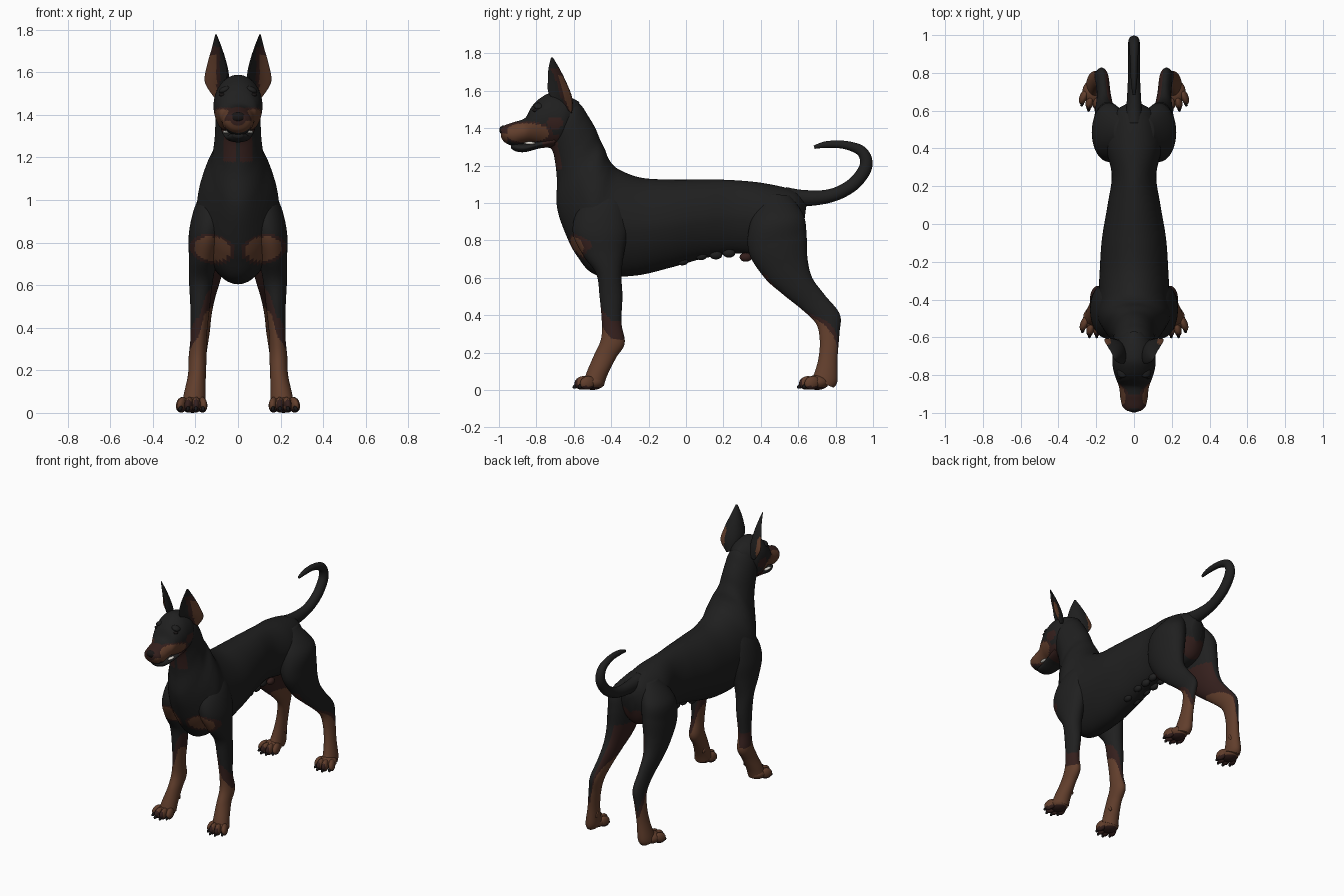
import bpy, bmesh, math
from mathutils import Vector, Matrix


def material(name, r, g, b):
    m = bpy.data.materials.new(name)
    m.diffuse_color = (r, g, b, 1)
    return m


MATS = [material("black coat", 0.014, 0.014, 0.014),
        material("tan markings", 0.12, 0.048, 0.025),
        material("dark brown edging", 0.035, 0.014, 0.012),
        material("nose and claw black", 0.01, 0.008, 0.008),
        material("tooth white", 0.75, 0.72, 0.66)]
COAT, TAN, BROWN, CLAW, TOOTH = range(5)


def finish(bm, name, rule=None):
    """Turn a bmesh into a smooth object; rule(centre, normal) gives the colour of a face."""
    bmesh.ops.recalc_face_normals(bm, faces=bm.faces)
    bm.normal_update()
    for f in bm.faces:
        f.smooth = True
        if callable(rule):
            f.material_index = rule(f.calc_center_median(), f.normal)
        elif rule is not None:
            f.material_index = rule
    me = bpy.data.meshes.new(name)
    bm.to_mesh(me)
    bm.free()
    for m in MATS:
        me.materials.append(m)
    ob = bpy.data.objects.new(name, me)
    bpy.context.collection.objects.link(ob)
    return ob


def smooth_path(rows, steps):
    """Catmull-Rom interpolation of rows of numbers."""
    out = []
    for i in range(len(rows) - 1):
        a, b, c, d = (rows[max(0, min(len(rows) - 1, i + k))] for k in (-1, 0, 1, 2))
        for s in range(steps):
            t = s / steps
            out.append([0.5 * (2 * q + (r - p) * t + (2 * p - 5 * q + 4 * r - u) * t * t
                               + (3 * q - p - 3 * r + u) * t ** 3) for p, q, r, u in zip(a, b, c, d)])
    return out + [list(rows[-1])]


def skin(bm, rings):
    vs = [[bm.verts.new(p) for p in r] for r in rings]
    n = len(vs[0])
    for a, b in zip(vs, vs[1:]):
        for i in range(n):
            bm.faces.new((a[i], a[(i + 1) % n], b[(i + 1) % n], b[i]))
    bm.faces.new(vs[0])
    bm.faces.new(vs[-1])


def loft(name, rows, rule=None, side=1, n=56, steps=13, keel=0):
    """Rows: (y1, z1, y2, z2, centre x, half width) - the two profile points of each ring."""
    bm = bmesh.new()
    rings = []
    for y1, z1, y2, z2, cx, w in smooth_path(rows, steps):
        ring = []
        for i in range(n):
            t = math.tau * i / n
            c, s = math.cos(t), math.sin(t)
            ring.append((side * (cx + w * s * (1 - keel * max(0, -c))),
                         (y1 + y2) / 2 + (y1 - y2) / 2 * c,
                         (z1 + z2) / 2 + (z1 - z2) / 2 * c))
        rings.append(ring)
    skin(bm, rings)
    return finish(bm, name, rule)


def ellipsoid(bm, loc, size, rot=(0, 0, 0), seg=16):
    m = Matrix.Translation(loc)
    for a, ax in zip(rot, "XYZ"):
        m = m @ Matrix.Rotation(a, 4, ax)
    bmesh.ops.create_uvsphere(bm, u_segments=seg, v_segments=seg // 2 + 2, radius=1,
                              matrix=m @ Matrix.Diagonal((*size, 1)))


# ---- torso, chest and neck ----
def body_colour(c, n):
    x, y, z = abs(c.x), c.y, c.z
    d = ((x - 0.12) / 0.092) ** 2 + ((z - 0.77 - 0.1 * (x - 0.12)) / 0.062) ** 2
    if y < -0.42 and n.y < -0.1 and d < 1.3:
        return TAN if d < 0.85 else BROWN
    if y < -0.6 and n.y < -0.2 and 1.18 < z < 1.34 and 0.012 < x < 0.07:
        return BROWN
    if y > 0.56 and x < 0.08 and z < 0.86:
        return BROWN
    return COAT


loft("torso_and_neck", [
    (0.645, 1.00, 0.625, 0.84, 0, 0.04), (0.58, 1.065, 0.57, 0.74, 0, 0.12),
    (0.42, 1.105, 0.43, 0.71, 0, 0.15), (0.25, 1.122, 0.27, 0.73, 0, 0.118),
    (0.10, 1.125, 0.10, 0.705, 0, 0.14), (-0.08, 1.125, -0.08, 0.655, 0, 0.17),
    (-0.24, 1.135, -0.27, 0.612, 0, 0.182), (-0.36, 1.18, -0.48, 0.615, 0, 0.19),
    (-0.41, 1.23, -0.585, 0.72, 0, 0.192), (-0.435, 1.29, -0.65, 0.85, 0, 0.165),
    (-0.46, 1.34, -0.69, 0.98, 0, 0.128), (-0.485, 1.40, -0.69, 1.12, 0, 0.112),
    (-0.52, 1.46, -0.70, 1.22, 0, 0.107), (-0.57, 1.53, -0.715, 1.28, 0, 0.103),
    (-0.65, 1.56, -0.75, 1.32, 0, 0.09)], body_colour, keel=0.15)


# ---- head ----
def head_colour(c, n):
    x, y, z = abs(c.x), c.y, c.z
    if y < -0.955:
        return BROWN if z > 1.372 else TAN
    d = ((y + 0.85) / 0.118) ** 2 + ((z - 1.375) / 0.052) ** 2
    if x > 0.025 and d < 1:
        return TAN
    if x > 0.03 and (d < 1.35 or (y > -0.76 and z < 1.36)):
        return BROWN
    if x > 0.03 and ((y + 0.70) / 0.045) ** 2 + ((z - 1.43) / 0.032) ** 2 < 1:
        return BROWN
    return BROWN if y < -0.9 and z > 1.40 else COAT


loft("head", [
    (-0.57, 1.54, -0.60, 1.38, 0, 0.06), (-0.64, 1.575, -0.66, 1.31, 0, 0.107),
    (-0.72, 1.588, -0.73, 1.295, 0, 0.115), (-0.78, 1.56, -0.785, 1.31, 0, 0.107),
    (-0.825, 1.515, -0.83, 1.32, 0, 0.092), (-0.86, 1.455, -0.875, 1.315, 0, 0.078),
    (-0.92, 1.432, -0.925, 1.305, 0, 0.072), (-0.965, 1.417, -0.97, 1.325, 0, 0.06),
    (-0.991, 1.405, -0.988, 1.35, 0, 0.036)], head_colour)
loft("lower_jaw", [
    (-0.70, 1.37, -0.70, 1.30, 0, 0.08), (-0.78, 1.335, -0.78, 1.292, 0, 0.072),
    (-0.86, 1.318, -0.86, 1.272, 0, 0.058), (-0.91, 1.318, -0.91, 1.276, 0, 0.046),
    (-0.938, 1.315, -0.935, 1.292, 0, 0.025)],
    lambda c, n: BROWN if c.y > -0.77 else COAT)

bm = bmesh.new()
ellipsoid(bm, (0, -0.976, 1.39), (0.036, 0.022, 0.024))
finish(bm, "nose", CLAW)
bm = bmesh.new()
for s in (1, -1):
    ellipsoid(bm, (s * 0.058, -0.835, 1.32), (0.013, 0.032, 0.008))
finish(bm, "teeth", TOOTH)
bm = bmesh.new()
for s in (1, -1):
    ellipsoid(bm, (s * 0.074, -0.806, 1.495), (0.015, 0.014, 0.009))
finish(bm, "eyes", CLAW)
bm = bmesh.new()
for s in (1, -1):
    ellipsoid(bm, (s * 0.062, -0.785, 1.518), (0.03, 0.03, 0.016), (0, s * 0.4, 0))
finish(bm, "brows", COAT)

# ---- ears: thin cupped blades, inner edge to outer edge ----
EAR = [(0.06, -0.69, 1.53, 0.11, -0.61, 1.48), (0.05, -0.735, 1.59, 0.155, -0.61, 1.555),
       (0.063, -0.738, 1.66, 0.143, -0.64, 1.64), (0.082, -0.735, 1.72, 0.122, -0.675, 1.715),
       (0.101, -0.722, 1.778, 0.107, -0.712, 1.778)]
for s, label in ((1, "left"), (-1, "right")):
    bm = bmesh.new()
    rings = []
    for row in smooth_path(EAR, 10):
        p, q = Vector(row[:3]), Vector(row[3:])
        u = (q - p) / 2
        nrm = u.cross(Vector((0, 0, 1))).normalized()
        if nrm.y > 0:
            nrm = -nrm
        ring = []
        for i in range(36):
            t = math.tau * i / 36
            c, k = math.cos(t), math.sin(t)
            v = (p + q) / 2 + u * c + nrm * (u.length * (0.22 * k - 0.4 * (1 - c * c)))
            ring.append((s * v.x, v.y, v.z))
        rings.append(ring)
    skin(bm, rings)

    def ear_colour(c, n, s=s):
        x = abs(c.x)
        if n.y - s * n.x * 0.6 < -0.35 and c.z < 1.72:
            return TAN if x > 0.1 and c.z < 1.68 else BROWN if x > 0.085 else COAT
        return TAN if x > 0.125 and c.z < 1.64 else COAT
    finish(bm, label + "_ear", ear_colour)


# ---- legs ----
def front_leg_colour(c, n):
    if c.z > 0.6:
        return body_colour(c, n)
    inner = -n.x if c.x > 0 else n.x
    lim = 0.27 + 0.2 * max(0, inner) + 0.08 * max(0, -n.y)
    return TAN if c.z < lim else BROWN if c.z < lim + 0.1 else COAT


def hind_leg_colour(c, n):
    inner = -n.x if c.x > 0 else n.x
    lim = 0.31 + 0.14 * max(0, -n.y) + 0.18 * max(0, inner) - 0.1 * max(0, n.y)
    if c.z < lim:
        return TAN
    if c.z < lim + 0.04 or (c.z < 0.72 and inner > 0.5) or (c.z < 0.62 and n.y < -0.55):
        return BROWN
    return COAT


FRONT = [(-0.49, 1.07, -0.38, 1.09, 0.11, 0.03), (-0.58, 0.96, -0.33, 0.99, 0.125, 0.075),
         (-0.605, 0.84, -0.31, 0.86, 0.145, 0.085), (-0.55, 0.72, -0.33, 0.74, 0.163, 0.068),
         (-0.48, 0.62, -0.345, 0.62, 0.174, 0.056), (-0.462, 0.50, -0.34, 0.50, 0.178, 0.046),
         (-0.45, 0.36, -0.345, 0.36, 0.185, 0.038), (-0.455, 0.27, -0.328, 0.25, 0.19, 0.042),
         (-0.49, 0.19, -0.375, 0.17, 0.193, 0.042), (-0.525, 0.11, -0.42, 0.08, 0.203, 0.05),
         (-0.54, 0.07, -0.44, 0.02, 0.208, 0.055)]
HIND = [(0.42, 1.05, 0.56, 1.04, 0.06, 0.045), (0.345, 0.90, 0.63, 0.93, 0.122, 0.09),
        (0.335, 0.74, 0.645, 0.82, 0.135, 0.086), (0.42, 0.60, 0.65, 0.70, 0.145, 0.068),
        (0.52, 0.51, 0.675, 0.60, 0.155, 0.05), (0.62, 0.43, 0.74, 0.51, 0.16, 0.037),
        (0.695, 0.355, 0.822, 0.405, 0.168, 0.035), (0.715, 0.27, 0.82, 0.30, 0.18, 0.033),
        (0.71, 0.18, 0.81, 0.17, 0.193, 0.035), (0.69, 0.10, 0.81, 0.05, 0.205, 0.043),
        (0.67, 0.06, 0.79, 0.012, 0.21, 0.045)]


def paw(name, s, cx, cy):
    """Pad, four splayed toes and claws; cy is the middle of the paw."""
    bm, claws = bmesh.new(), bmesh.new()
    ellipsoid(bm, (s * cx, cy, 0.04), (0.058, 0.065, 0.04))
    for dx, dy in ((-0.046, -0.025), (-0.016, -0.052), (0.018, -0.052), (0.05, -0.025)):
        ang = s * (dx * 6 + 0.1)
        ellipsoid(bm, (s * (cx + dx), cy + dy, 0.038), (0.021, 0.045, 0.036), (0.25, 0, ang))
        ellipsoid(claws, (s * (cx + dx * 1.1 + 0.003), cy + dy - 0.038, 0.02),
                  (0.009, 0.018, 0.012), (0.5, 0, ang), 8)
    ellipsoid(bm, (s * (cx - 0.05), cy + 0.065, 0.13), (0.01, 0.012, 0.03), (0.4, 0, 0), 8)
    finish(bm, name, lambda c, n: BROWN if c.z < 0.022 or c.y < cy - 0.078 else TAN)
    finish(claws, name + "_claws", CLAW)


for s, label in ((1, "left"), (-1, "right")):
    loft(label + "_front_leg", FRONT, front_leg_colour, s)
    loft(label + "_hind_leg", HIND, hind_leg_colour, s)
    paw(label + "_front_paw", s, 0.212, -0.50)
    paw(label + "_hind_paw", s, 0.216, 0.70)

# ---- belly teats ----
bm = bmesh.new()
for s in (1, -1):
    for y, z in ((-0.02, 0.69), (0.08, 0.718), (0.16, 0.722), (0.23, 0.732), (0.32, 0.71)):
        ellipsoid(bm, (s * 0.035, y, z), (0.022, 0.034, 0.024), seg=12)
finish(bm, "belly_teats", lambda c, n: BROWN if c.y > 0.28 else COAT)

# ---- curled tail: path y, z, radius ----
TAIL = [(0.53, 1.03, 0.055), (0.62, 1.025, 0.045), (0.74, 1.032, 0.037), (0.83, 1.06, 0.035),
        (0.91, 1.115, 0.035), (0.963, 1.20, 0.034), (0.94, 1.275, 0.029), (0.85, 1.31, 0.022),
        (0.75, 1.312, 0.018), (0.685, 1.298, 0.009)]
pts = smooth_path(TAIL, 7)
rings = []
for i, (y, z, r) in enumerate(pts):
    a, b = pts[max(0, i - 1)], pts[min(len(pts) - 1, i + 1)]
    d = Vector((0, b[0] - a[0], b[1] - a[1])).normalized()
    rings.append([(0.9 * r * math.cos(t), y - d.z * r * math.sin(t), z + d.y * r * math.sin(t))
                  for t in (math.tau * k / 20 for k in range(20))])
bm = bmesh.new()
skin(bm, rings)
finish(bm, "tail", COAT)
